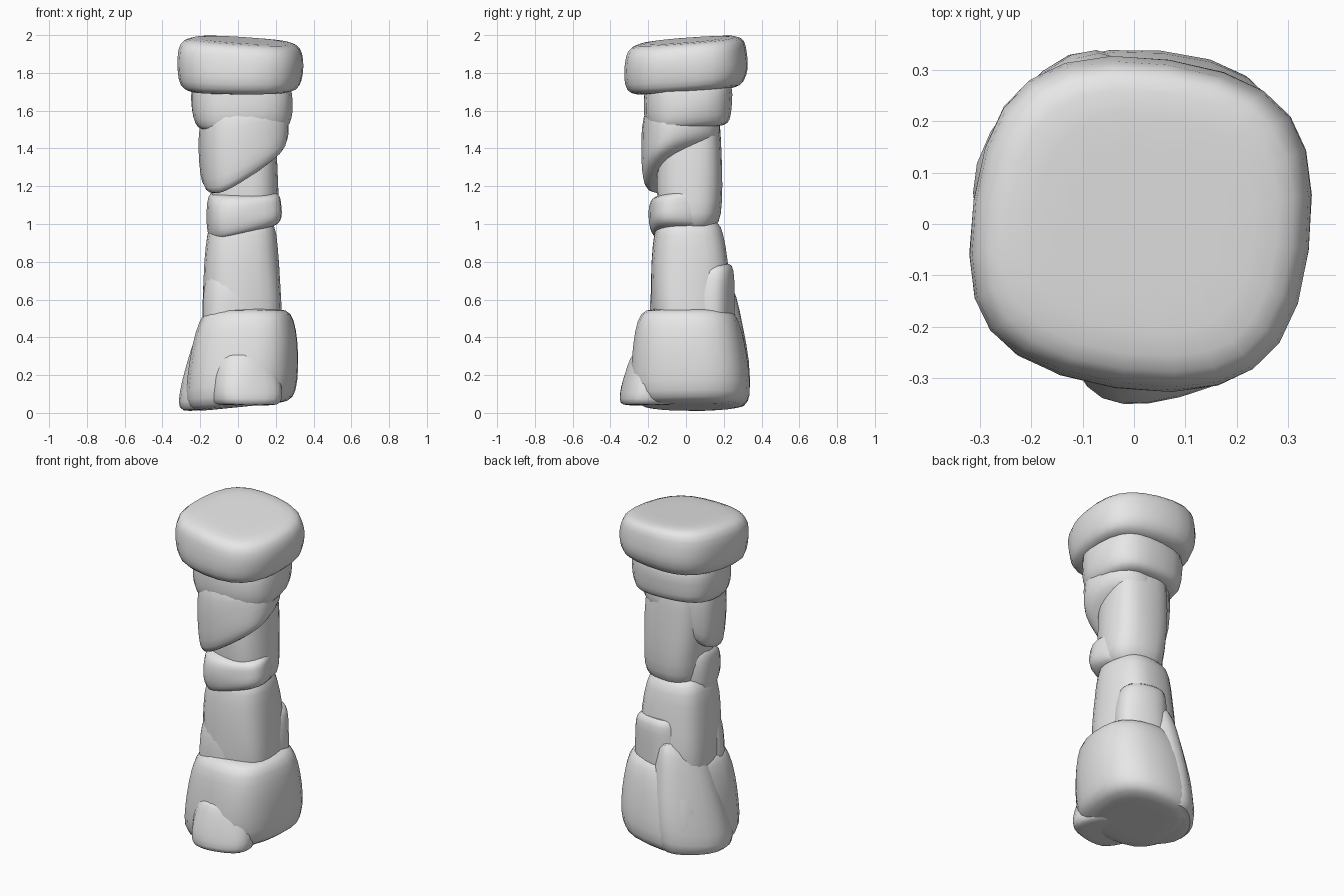
import bpy
import bmesh
import math
import random
from mathutils import Vector

random.seed(4)
if "Cube" in bpy.data.objects:
    bpy.data.objects.remove(bpy.data.objects["Cube"], do_unlink=True)

stone = bpy.data.materials.new("grey stone")
stone.use_nodes = True
grey = (0.8, 0.8, 0.8, 1)
stone.diffuse_color = grey
stone.node_tree.nodes["Principled BSDF"].inputs["Base Color"].default_value = grey

SIDES = 12
ROUGHNESS = 0.009
LEVELS = (0, 0.1, 0.35, 0.65, 0.9, 1)


def worn_square(turn):
    """Plan of a worn square block turned about z, fitted to a unit box."""
    points = []
    for i in range(SIDES):
        angle = math.tau * (i + 0.5) / SIDES
        c, s = math.cos(angle), math.sin(angle)
        x = math.copysign(abs(c) ** 0.7, c)
        y = math.copysign(abs(s) ** 0.7, s)
        points.append(Vector((x * math.cos(turn) - y * math.sin(turn),
                              x * math.sin(turn) + y * math.cos(turn))))
    reach_x = max(point.x for point in points)
    reach_y = max(point.y for point in points)
    return [Vector((point.x / reach_x, point.y / reach_y)) / 2 for point in points]


def rock(name, bottom, top, centre, width, depth, taper=1, turn=0,
         lean=(0, 0), under_slope=(0, 0), top_slope=(0, 0)):
    """Worn block between two planes that may slope; lean shifts its top."""
    plan = worn_square(turn)
    under_slope, top_slope = Vector(under_slope), Vector(top_slope)
    bm = bmesh.new()
    loops = []

    def add_ring(level, size):
        middle = Vector(centre) + Vector(lean) * level
        loop = []
        for point in plan:
            spot = middle + Vector((point.x * width, point.y * depth)) * size
            spot.x += random.uniform(-ROUGHNESS, ROUGHNESS)
            spot.y += random.uniform(-ROUGHNESS, ROUGHNESS)
            low = bottom + under_slope.dot(spot)
            high = top + top_slope.dot(spot)
            loop.append(bm.verts.new((spot.x, spot.y, low + (high - low) * level)))
        loops.append(loop)

    # Sides draw in at both ends; the end faces get an inner ring
    add_ring(LEVELS[0], 0.5)
    for level in LEVELS:
        worn = 1.03 - 0.18 * abs(2 * level - 1) ** 6
        add_ring(level, worn * (1 + (taper - 1) * level))
    add_ring(LEVELS[-1], taper / 2)

    for lower, upper in zip(loops, loops[1:]):
        for i in range(SIDES):
            j = (i + 1) % SIDES
            bm.faces.new((lower[i], lower[j], upper[j], upper[i]))
    bm.faces.new(loops[0])
    bm.faces.new(loops[-1])
    bmesh.ops.recalc_face_normals(bm, faces=bm.faces)

    mesh = bpy.data.meshes.new(name)
    bm.to_mesh(mesh)
    bm.free()
    mesh.materials.append(stone)
    obj = bpy.data.objects.new(name, mesh)
    bpy.context.collection.objects.link(obj)
    softening = obj.modifiers.new("worn edges", "SUBSURF")
    softening.levels = softening.render_levels = 1
    bpy.ops.object.select_all(action="DESELECT")
    obj.select_set(True)
    bpy.context.view_layer.objects.active = obj
    bpy.ops.object.shade_smooth_by_angle(angle=math.radians(60))


# Capstone with a sloping top, and the collar below it
rock("capstone", bottom=1.7, top=1.975, centre=(0.015, 0), width=0.68, depth=0.66,
     turn=-0.15, under_slope=(0, 0.07), top_slope=(-0.06, 0.08))
rock("collar", bottom=1.5, top=1.78, centre=(0.02, 0.01), width=0.54, depth=0.48,
     turn=0.1, under_slope=(0, 0.1))

# Shard with a diagonal underside
rock("slanted_shard", bottom=1.28, top=1.62, centre=(0.03, -0.03), width=0.48,
     depth=0.42, turn=0.2, under_slope=(0.6, 0.4))

# Neck block and the knuckle at its foot
rock("neck_block", bottom=0.98, top=1.6, centre=(0.04, 0.02), width=0.37,
     depth=0.35, turn=-0.1, lean=(-0.02, 0))
rock("knuckle", bottom=0.94, top=1.18, centre=(0.03, -0.03), width=0.41,
     depth=0.34, turn=0.2, under_slope=(0.25, 0), top_slope=(0, 0.2))

# Tapering column with stones set against its front and back
rock("column", bottom=0.4, top=1.02, centre=(0.02, 0.03), width=0.45,
     depth=0.45, taper=0.85, turn=0.1, lean=(0, -0.02))
rock("column_front_stone", bottom=0.4, top=0.77, centre=(-0.02, -0.1), width=0.36,
     depth=0.22, taper=0.85, turn=0.3, lean=(0, 0.02), top_slope=(0.1, 0))
rock("column_back_stone", bottom=0.4, top=0.75, centre=(0.06, 0.12), width=0.34,
     depth=0.29, taper=0.95, turn=-0.3, top_slope=(0, 0.2))

# Broad foot with a toe at the front
rock("foot", bottom=0.03, top=0.55, centre=(0.01, 0.03), width=0.63,
     depth=0.68, taper=0.82, turn=-0.1, lean=(0.04, -0.02), under_slope=(0.1, 0))
rock("toe", bottom=0.04, top=0.32, centre=(0.04, -0.19), width=0.42,
     depth=0.36, taper=0.8, turn=0.3, lean=(-0.01, 0.04))

# Diamond slab leaning on the rear right corner, rising to a peak at the back
rock("rear_slab", bottom=0.035, top=0.58, centre=(-0.09, 0.06), width=0.52,
     depth=0.63, taper=0.66, turn=math.pi / 4, lean=(0.06, 0),
     under_slope=(0.1, 0), top_slope=(0.4, 0.5))
